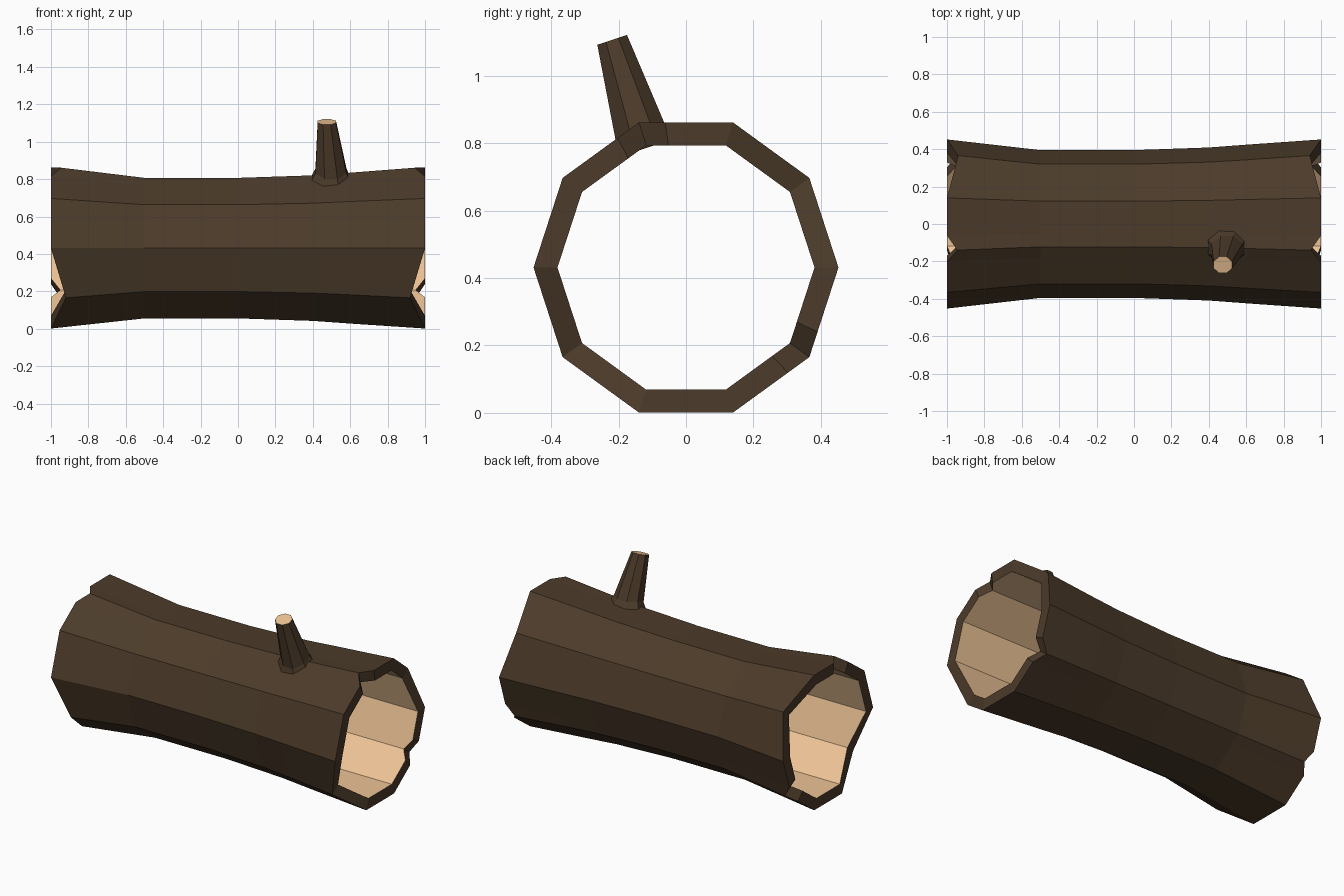
import bpy, bmesh
from math import cos, sin, pi, radians

if "Cube" in bpy.data.objects:
    bpy.data.objects.remove(bpy.data.objects["Cube"])

CZ = 0.431  # height of the log axis


def material(name, rgb):
    m = bpy.data.materials.new(name)
    m.diffuse_color = (*rgb, 1)
    m.use_nodes = True
    m.node_tree.nodes["Principled BSDF"].inputs["Base Color"].default_value = m.diffuse_color
    return m


bark = material("bark", (0.072, 0.044, 0.023))
wood = material("pale_wood", (0.84, 0.54, 0.30))


def finish(bm, name):
    bmesh.ops.recalc_face_normals(bm, faces=bm.faces)
    me = bpy.data.meshes.new(name)
    bm.to_mesh(me)
    bm.free()
    me.materials.append(bark)
    me.materials.append(wood)
    ob = bpy.data.objects.new(name, me)
    bpy.context.collection.objects.link(ob)
    return ob


def bridge(bm, a, b, mat=0):
    n = len(a)
    for i in range(n):
        j = (i + 1) % n
        bm.faces.new((a[i], a[j], b[j], b[i])).material_index = mat


# Ten-sided section: wide chips move a corner, narrow chips get extra points
def unit(i):
    a = radians(36 * i)
    return cos(a), sin(a)


def between(i, j, t):
    p, q = unit(i), unit(j)
    return p[0] + (q[0] - p[0]) * t, p[1] + (q[1] - p[1]) * t


wide = {1: 0.06, 6: 0.08}
narrow = {3: 0.055, 9: 0.05}
section = []  # (y, z, chip depth)
for i in range(10):
    if i in narrow:
        section.append((*between(i, i - 1, 0.28), 0))
        section.append((*unit(i), narrow[i]))
        section.append((*between(i, i + 1, 0.28), 0))
    else:
        section.append((*unit(i), wide.get(i, 0)))


def ring(bm, x, r):
    s = x if abs(x) == 1 else 0  # chips only at the ends
    return [bm.verts.new((x - s * d, y * r, CZ + z * r)) for y, z, d in section]


# Hollow log
bm = bmesh.new()
stations = [(-1, 0.452), (-0.5, 0.395), (0, 0.395), (0.4, 0.409),
            (0.6, 0.424), (1, 0.452)]
outer = [ring(bm, x, r) for x, r in stations]
inner = [ring(bm, x, 0.381) for x, r in stations]
for k in range(len(stations) - 1):
    bridge(bm, outer[k], outer[k + 1])
    bridge(bm, inner[k], inner[k + 1], 1)
bridge(bm, outer[0], inner[0])
bridge(bm, outer[-1], inner[-1])
finish(bm, "hollow_log")


# Branch stump: flared foot following the bark, tapering to a slanted cut
def bark_height(y):
    return 0.823 + min(0, (y + 0.128) * 0.726)


def branch_ring(bm, cx, cy, rx, ry, height):
    pts = []
    for i in range(8):
        a = pi / 8 + i * pi / 4
        x, y = cx + rx * cos(a) / cos(pi / 8), cy + ry * sin(a) / cos(pi / 8)
        pts.append(bm.verts.new((x, y, height(y))))
    return pts


bm = bmesh.new()
rings = [
    branch_ring(bm, 0.495, -0.122, 0.103, 0.092, lambda y: bark_height(y) - 0.008),
    branch_ring(bm, 0.497, -0.135, 0.083, 0.072, lambda y: bark_height(y) + 0.034),
    branch_ring(bm, 0.475, -0.219, 0.049, 0.044, lambda y: 1.106 + (y + 0.219) * 0.33),
]
bridge(bm, rings[0], rings[1])
bridge(bm, rings[1], rings[2])
bm.faces.new(rings[2]).material_index = 1
bm.faces.new(rings[0])
finish(bm, "branch_stump")
